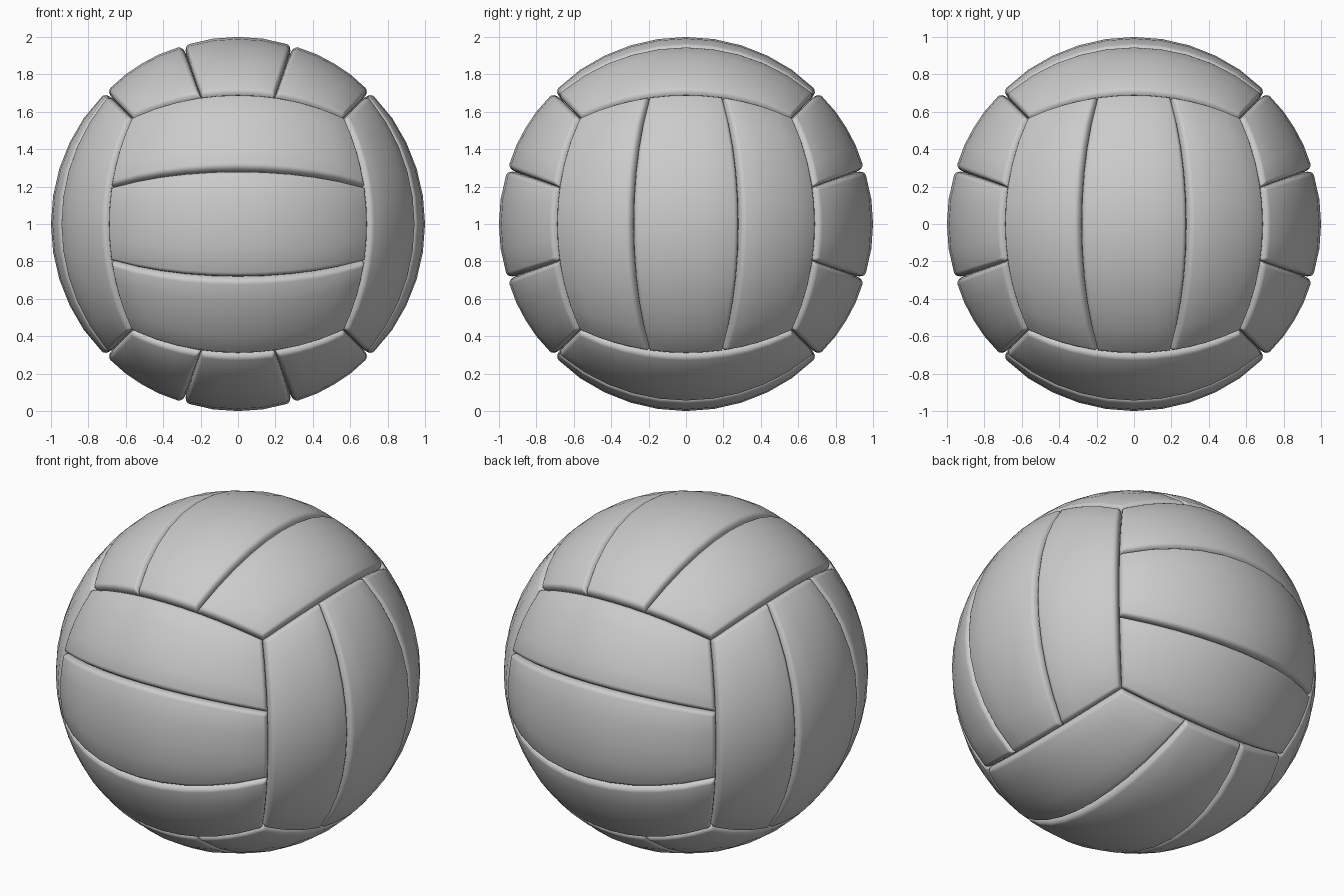
import bpy, bmesh
from math import tan, atan, pi
from mathutils import Vector

if "Cube" in bpy.data.objects:
    bpy.data.objects.remove(bpy.data.objects["Cube"])

# rounded panel lip: (angle in from the seam, radius)
LIP = [(0.0, 0.95), (0.004, 0.97), (0.011, 0.985), (0.022, 0.994), (0.034, 0.997)]


def samples(n):
    """Positions across a panel as (fraction, inset angle, radius), both lips included."""
    start = [(0.0, d, r) for d, r in LIP]
    mid = [(i / n, LIP[-1][0] * (1 - 2 * i / n), 1.0) for i in range(1, n)]
    end = [(1.0, -d, r) for d, r in reversed(LIP)]
    return start + mid + end


def seam(index, t):
    """Angle of the four seams across a face; inner ones narrow toward the ends."""
    if index in (0, 3):
        return (-1 if index == 0 else 1) * pi / 4
    k = atan(0.306 - 0.017 * t * t)
    return -k if index == 1 else k


def panel(name, normal, along, strip):
    across = normal.cross(along)
    bm = bmesh.new()
    grid = []
    for fu, du, ru in samples(10):
        a = -pi / 4 + fu * pi / 2 + du
        row = []
        for fv, dv, rv in samples(4):
            b0, b1 = seam(strip, tan(a)), seam(strip + 1, tan(a))
            b = b0 + (b1 - b0) * fv + dv
            p = (normal + along * tan(a) + across * tan(b)).normalized()
            row.append(bm.verts.new(p * min(ru, rv) + Vector((0, 0, 1))))
        grid.append(row)
    for r0, r1 in zip(grid, grid[1:]):
        for j in range(len(r0) - 1):
            bm.faces.new((r0[j], r1[j], r1[j + 1], r0[j + 1]))
    bm.normal_update()
    for f in bm.faces:
        if f.normal.dot(f.calc_center_median() - Vector((0, 0, 1))) < 0:
            f.normal_flip()
    for f in bm.faces:
        f.smooth = True
    me = bpy.data.meshes.new(name)
    bm.to_mesh(me)
    bm.free()
    bpy.context.collection.objects.link(bpy.data.objects.new(name, me))


# six faces of three strips, strip direction turning from face to face
X, Y, Z = Vector((1, 0, 0)), Vector((0, 1, 0)), Vector((0, 0, 1))
FACES = {"front": (-Y, X), "back": (Y, X), "right": (X, Z),
         "left": (-X, Z), "top": (Z, Y), "bottom": (-Z, Y)}
for side, (normal, along) in FACES.items():
    for s in range(3):
        panel(f"{side}_panel_{s + 1}", normal, along, s)
